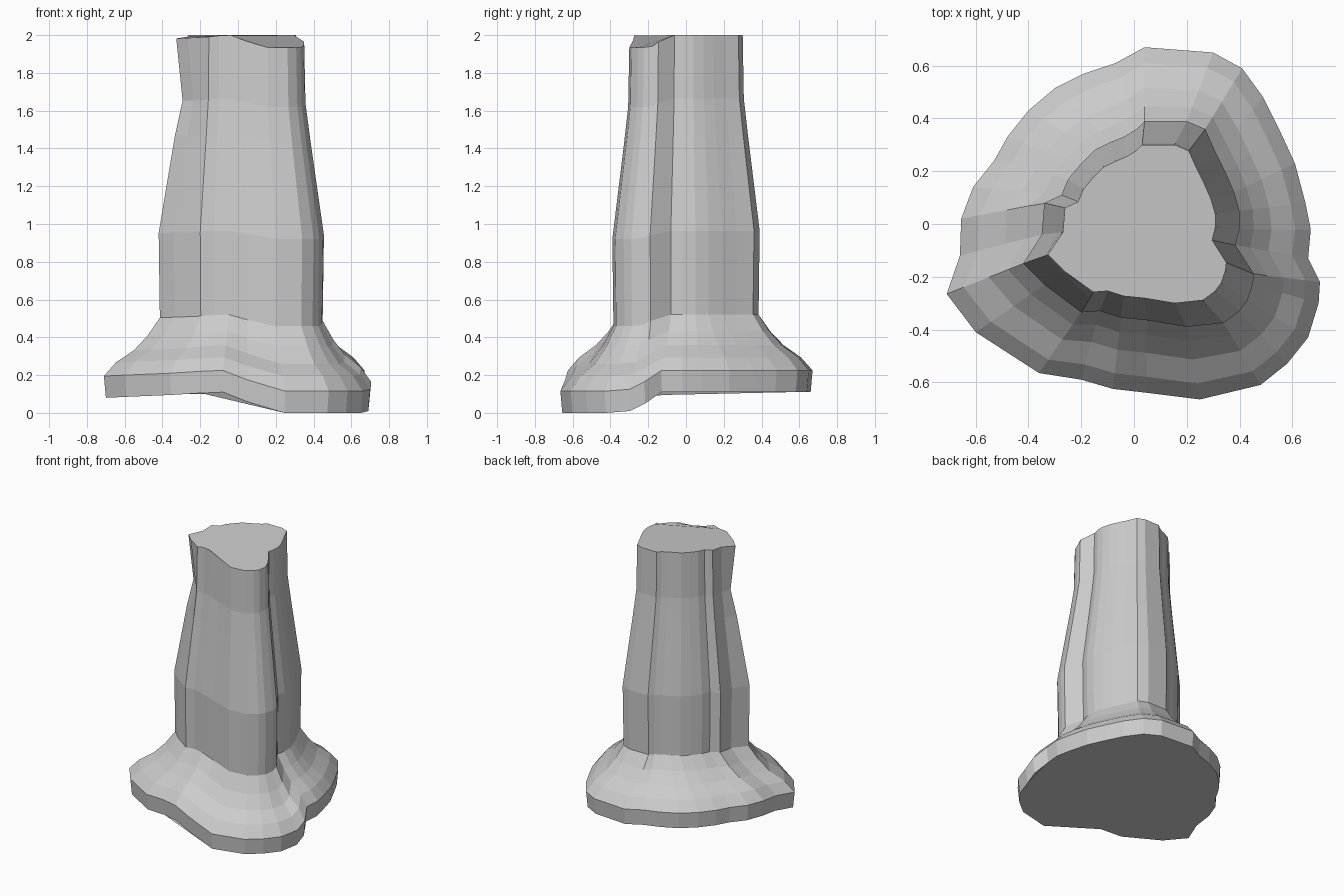
import bpy, bmesh

# Plan outlines, matched point for point, clockwise from the back
FOOT = [(.04, .67), (.30, .65), (.41, .59), (.49, .48), (.55, .36), (.61, .23),
        (.65, .08), (.67, -.02), (.66, -.13), (.705, -.22), (.70, -.30), (.66, -.43),
        (.58, -.53), (.48, -.61), (.25, -.665), (.05, -.64), (-.08, -.625), (-.20, -.59),
        (-.36, -.565), (-.60, -.41), (-.71, -.265), (-.66, -.12), (-.655, .02), (-.61, .14),
        (-.53, .24), (-.48, .33), (-.40, .43), (-.30, .515), (-.19, .57), (-.07, .61)]
SHAFT = [(.04, .39), (.20, .39), (.27, .36), (.31, .27), (.35, .19), (.38, .12),
         (.40, .05), (.40, -.02), (.385, -.08), (.455, -.19), (.45, -.23), (.43, -.29),
         (.40, -.33), (.34, -.375), (.20, -.39), (.05, -.365), (-.05, -.355), (-.13, -.33),
         (-.20, -.335), (-.34, -.23), (-.42, -.15), (-.35, -.04), (-.34, .08), (-.275, .11),
         (-.25, .17), (-.20, .23), (-.15, .28), (-.09, .31), (-.04, .33), (.01, .36)]

# Height of the underside at each point: the front right lobe hangs lowest
LOW = {9: .05, 10: .01, 11: 0, 12: 0, 13: 0, 14: 0, 15: .06,
       17: .105, 18: .095, 19: .085, 20: .08, 21: .095}
LIFT = [LOW.get(i, .11) for i in range(len(FOOT))]

# Rings: blend foot -> shaft, scale, height, share of the lift, left corner pinch
RINGS = [
    (0.00, .985, .00, 1.0, 1.0),
    (0.00, 1.00, .115, 1.0, 1.0),
    (0.22, 1.00, .195, .90, 1.0),
    (0.55, 1.00, .26, .90, 1.0),
    (0.80, 1.00, .35, .75, 1.0),
    (1.00, .985, .46, .55, 1.0),
    (1.00, 1.00, .92, .40, 1.0),
    (1.00, .84, 1.43, .40, .95),
    (1.00, .785, 1.62, .40, .89),
    (1.00, .77, 1.935, .59, 1.01),
]


def ring_points(blend, scale, height, lift, pinch):
    for i, (f, s) in enumerate(zip(FOOT, SHAFT)):
        k = scale * (pinch if i in (19, 20) else 1)
        x, y = (a + (b - a) * blend for a, b in zip(f, s))
        yield x * k, y * k, height + lift * LIFT[i]


# Stalk with flared foot, lofted through the rings and capped
bm = bmesh.new()
loops = [[bm.verts.new(p) for p in ring_points(*r)] for r in RINGS]
n = len(FOOT)
for lo, hi in zip(loops, loops[1:]):
    for i in range(n):
        j = (i + 1) % n
        bm.faces.new((lo[i], hi[i], hi[j], lo[j]))
bm.faces.new(loops[0])
bm.faces.new(loops[-1][::-1])
bmesh.ops.recalc_face_normals(bm, faces=bm.faces)

mesh = bpy.data.meshes.new("flared_stalk")
bm.to_mesh(mesh)
bm.free()
bpy.context.collection.objects.link(bpy.data.objects.new("flared_stalk", mesh))
